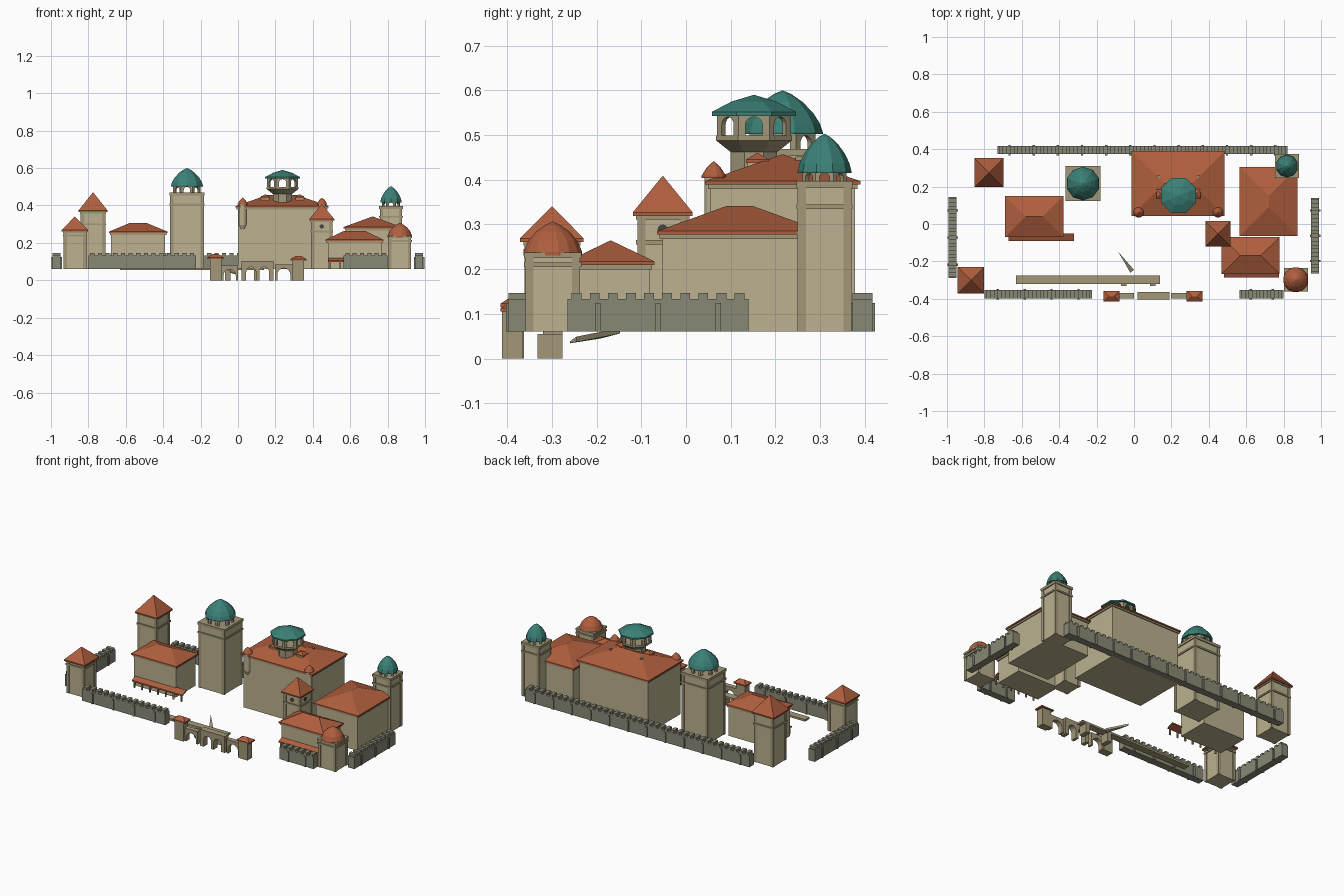
import bpy, bmesh
from math import pi, sin, cos, sqrt
from mathutils import Matrix, Vector

if "Cube" in bpy.data.objects:
    bpy.data.objects.remove(bpy.data.objects["Cube"])

def material(name, rgb):
    m = bpy.data.materials.new(name)
    m.diffuse_color = (*[c ** 2.2 for c in rgb], 1)
    m.use_nodes = True
    m.node_tree.nodes["Principled BSDF"].inputs["Base Color"].default_value = m.diffuse_color
    return m

STONE = material("stone", (0.73, 0.69, 0.56))
TRIM = material("trim", (0.63, 0.59, 0.47))
WALL = material("wall_stone", (0.53, 0.53, 0.46))
TILE = material("roof_tile", (0.68, 0.37, 0.25))
COPPER = material("green_copper", (0.24, 0.50, 0.46))
DARK = material("dark", (0.30, 0.28, 0.25))
G = 0.06  # courtyard level

def finish(name, bm, mat):
    bmesh.ops.recalc_face_normals(bm, faces=bm.faces)
    me = bpy.data.meshes.new(name)
    bm.to_mesh(me)
    bm.free()
    me.materials.append(mat)
    o = bpy.data.objects.new(name, me)
    bpy.context.collection.objects.link(o)
    return o

def add_box(bm, x0, x1, y0, y1, z0, z1):
    m = Matrix.Translation(((x0 + x1) / 2, (y0 + y1) / 2, (z0 + z1) / 2))
    bmesh.ops.create_cube(bm, size=1, matrix=m @ Matrix.Diagonal((x1 - x0, y1 - y0, z1 - z0, 1)))

def box(name, *b, mat=STONE):
    bm = bmesh.new()
    add_box(bm, *b)
    return finish(name, bm, mat)

def lathe(name, cx, cy, profile, n, mat):
    """Stack of n-sided rings; radius 0 makes a tip. Flats face the axes."""
    bm = bmesh.new()
    rings = []
    for r, z in profile:
        if r == 0:
            rings.append([bm.verts.new((cx, cy, z))])
        else:
            rings.append([bm.verts.new((cx + r * cos((i + .5) * 2 * pi / n),
                                        cy + r * sin((i + .5) * 2 * pi / n), z)) for i in range(n)])
    for a, b in zip(rings, rings[1:]):
        for i in range(n):
            j = (i + 1) % n
            bm.faces.new([a[i], a[j], b[0]] if len(b) == 1 else [a[i], a[j], b[j], b[i]])
    bm.faces.new(rings[0])
    if len(rings[-1]) > 1:
        bm.faces.new(rings[-1])
    return finish(name, bm, mat)

def hip_roof(name, x0, x1, y0, y1, ze, za, mat=TILE):
    """Hipped roof with a thin eave edge; pyramid when square."""
    bm = bmesh.new()
    w, d = x1 - x0, y1 - y0
    cx, cy = (x0 + x1) / 2, (y0 + y1) / 2
    rx, ry = max(w - d, .002) / 2, max(d - w, .002) / 2
    rings = [[bm.verts.new((cx + sx * a, cy + sy * b, z)) for sx, sy in ((-1, -1), (1, -1), (1, 1), (-1, 1))]
             for a, b, z in ((w / 2, d / 2, ze - .008), (w / 2, d / 2, ze), (rx, ry, za))]
    for a, b in zip(rings, rings[1:]):
        for i in range(4):
            bm.faces.new([a[i], a[(i + 1) % 4], b[(i + 1) % 4], b[i]])
    bm.faces.new(rings[0])
    bm.faces.new(rings[2])
    bmesh.ops.remove_doubles(bm, verts=bm.verts, dist=.0005)
    return finish(name, bm, mat)

def add_arches(bm, w, z0, z1, thick, openings, m):
    """Panel from -w/2 to w/2 with round-headed openings (centre, half width, spring z)."""
    pts = [(-w / 2, z0)]
    for c, r, s in openings:
        pts.append((c - r, z0))
        pts += [(c - r * cos(pi * k / 8), s + r * sin(pi * k / 8)) for k in range(9)]
        pts.append((c + r, z0))
    pts += [(w / 2, z0), (w / 2, z1), (-w / 2, z1)]
    f = bm.faces.new([bm.verts.new(m @ Vector((x, -thick / 2, z))) for x, z in pts])
    ext = bmesh.ops.extrude_face_region(bm, geom=[f], use_keep_orig=True)
    vs = [g for g in ext["geom"] if isinstance(g, bmesh.types.BMVert)]
    bmesh.ops.translate(bm, verts=vs, vec=m.to_3x3() @ Vector((0, thick, 0)))

def arcade(name, cx, cy, R, z0, z1, spring, half):
    """Open ring of eight arched panels; R is the flat-side distance."""
    bm = bmesh.new()
    for i in range(8):
        m = Matrix.Translation((cx, cy, 0)) @ Matrix.Rotation(i * pi / 4, 4, 'Z') @ Matrix.Translation((0, -R + .006, 0))
        add_arches(bm, 2 * R * .414, z0, z1, .012, [(0, half, spring)], m)
    return finish(name, bm, TRIM)

def tower(name, cx, cy, h, top, band):
    """Square shaft with corner strips, plinth, string course and cornice."""
    b = h - .006
    box(name + "_shaft", cx - b, cx + b, cy - b, cy + b, G, top)
    bm = bmesh.new()
    for sx in (-1, 1):
        for sy in (-1, 1):
            x, y = cx + sx * (b - .006), cy + sy * (b - .006)
            add_box(bm, x - .009, x + .009, y - .009, y + .009, G, top)
    for z, t in ((band, .010), (top - .012, .012)):
        add_box(bm, cx - h, cx + h, cy - h, cy + h, z, z + t)
    finish(name + "_trim", bm, TRIM)

def dome_tower(name, cx, cy, h, top, band, r, eave, apex):
    tower(name, cx, cy, h, top, band)
    box(name + "_parapet", cx - h, cx + h, cy - h, cy + h, top - .004, top + .004, mat=TRIM)
    arcade(name + "_lantern", cx, cy, r * .82, top, eave, top + (eave - top) * .4, r * .19)
    H = apex - eave
    prof = [(r, eave - .005), (r, eave), (r * .93, eave + .2 * H), (r * .76, eave + .46 * H),
            (r * .5, eave + .72 * H), (r * .22, eave + .91 * H), (0, apex)]
    lathe(name + "_dome", cx, cy, prof, 10, COPPER)

def hall(name, x0, x1, y0, y1, ze, za, o=.012):
    box(name + "_body", x0 + o, x1 - o, y0 + o, y1 - o, G, ze - .004)
    box(name + "_cornice", x0 + o / 2, x1 - o / 2, y0 + o / 2, y1 - o / 2, ze - .018, ze - .007, mat=TRIM)
    hip_roof(name + "_roof", x0, x1, y0, y1, ze, za)

def wall(name, a0, a1, c, along_y=False):
    """Crenellated wall with buttresses, running along x or y."""
    bm = bmesh.new()
    def add(u0, u1, t, z0, z1):
        if along_y:
            add_box(bm, c - t, c + t, u0, u1, z0, z1)
        else:
            add_box(bm, u0, u1, c - t, c + t, z0, z1)
    L = a1 - a0
    add(a0, a1, .022, G, .133)
    n = round(L / .04)
    for i in range(n):
        u = a0 + (i + .5) * L / n
        add(u - .011, u + .011, .022, .132, .147)
    k = max(2, round(L / .13))
    for i in range(k):
        u = a0 + (i + .5) * L / k
        add(u - .006, u + .006, .028, G, .124)
    finish(name, bm, WALL)

def porch(name, x0, x1, y0, y1, n):
    """Lean-to roof on posts, high side at y1."""
    o = box(name + "_roof", x0, x1, y0, y1, .098, .106, mat=TILE)
    for v in o.data.vertices:
        if v.co.y > (y0 + y1) / 2:
            v.co.z += .016
    bm = bmesh.new()
    for i in range(n):
        x = x0 + .012 + i * (x1 - x0 - .024) / (n - 1)
        add_box(bm, x - .004, x + .004, y0 + .004, y0 + .012, G, .1)
    finish(name + "_posts", bm, TRIM)

# Curtain walls
wall("back_wall", -.73, .82, .395)
wall("left_wall", -.29, .145, -.97, True)
wall("right_wall", -.265, .14, .968, True)
wall("front_wall_left", -.80, -.225, -.375)
wall("front_wall_right", .565, .80, -.375)

# Corner towers and the mid tower with pyramid roofs
for name, cx, cy, h, eave, apex, band in (("front_left_tower", -.872, -.30, .064, .265, .34, .235),
                                          ("back_left_tower", -.775, .275, .07, .37, .47, .295),
                                          ("mid_tower", .448, -.052, .06, .323, .408, .255)):
    tower(name, cx, cy, h, eave, band)
    e = h + .007
    hip_roof(name + "_roof", cx - e, cx + e, cy - e, cy + e, eave + .004, apex)

# Round window on three sides of the mid tower
for i, a in enumerate((0, pi / 2, -pi / 2)):
    bm = bmesh.new()
    m = Matrix.Translation((.448, -.052, .288)) @ Matrix.Rotation(a, 4, 'Z') @ Matrix.Translation((0, -.054, 0)) @ Matrix.Rotation(pi / 2, 4, 'X')
    bmesh.ops.create_cone(bm, cap_ends=True, segments=12, radius1=.012, radius2=.012, depth=.006, matrix=m)
    finish("round_window_%d" % i, bm, DARK)

# Front right tower with round dome roof
tower("front_right_tower", .865, -.298, .064, .237, .205)
lathe("front_right_roof", .865, -.298, [(.067, .23), (.067, .238), (.056, .264), (.038, .284), (.018, .298), (0, .307)], 16, TILE)

# Green domed towers
dome_tower("great_tower", -.273, .216, .093, .465, .40, .09, .507, .60)
dome_tower("back_right_tower", .818, .31, .063, .393, .335, .06, .42, .503)

# Halls
hall("left_hall", -.69, -.377, -.07, .15, .26, .306)
hall("right_hall", .565, .875, -.065, .305, .285, .341)
hall("front_hall", .468, .778, -.267, -.07, .217, .264)
hall("keep", -.013, .485, .043, .39, .397, .457)
porch("left_porch", -.67, -.32, -.092, -.052, 7)
porch("front_porch", .48, .775, -.285, -.25, 6)

# Keep: octagonal lantern turret
K = 1 / cos(pi / 8)
kx, ky = .238, .152
lathe("keep_turret_stem", kx, ky, [(.052 * K, .39), (.052 * K, .462), (.085 * K, .488), (.085 * K, .499)], 8, TRIM)
arcade("keep_turret_arches", kx, ky, .083, .497, .547, .522, .019)
lathe("keep_turret_roof", kx, ky, [(.094 * K, .543), (.094 * K, .552), (.05 * K, .575), (0, .59)], 8, COPPER)

# Keep: paired dormers, corner bartizans and chimneys
for side, s in (("left", -1), ("right", 1)):
    dx = kx + s * .092
    box(side + "_dormer", dx - .022, dx + .022, .138, .182, .40, .442)
    hip_roof(side + "_dormer_roof", dx - .026, dx + .026, .134, .186, .445, .46)
    tx = .237 + s * .212
    lathe(side + "_bartizan", tx, .062, [(.012, .275), (.021, .295), (.021, .408)], 12, STONE)
    lathe(side + "_bartizan_roof", tx, .062, [(.028, .404), (.028, .409), (.016, .428), (0, .442)], 12, TILE)
    cx = kx + s * .107
    box(side + "_chimney", cx - .007, cx + .007, .245, .259, .40, .452, mat=TRIM)

# Gate posts with little roofs
for side, x, top in (("left", -.12, .115), ("right", .323, .105)):
    box(side + "_gate_post", x - .031, x + .031, -.412, -.365, 0, top, mat=TRIM)
    hip_roof(side + "_gate_roof", x - .043, x + .043, -.415, -.357, top + .008, top + .026)

# Arched gate bridge between the posts
for name, x0, x1, y, t, z, ops in (("bridge_left", -.09, 0, -.383, .03, .08, [(0, .033, .025)]),
                                   ("bridge_middle", .02, .19, -.383, .04, .102, [(-.035, .026, .045), (.035, .026, .045)]),
                                   ("bridge_right", .198, .292, -.383, .03, .085, [(0, .035, .03)])):
    bm = bmesh.new()
    add_arches(bm, x1 - x0, 0, z, t, ops, Matrix.Translation(((x0 + x1) / 2, y, 0)))
    finish(name, bm, TRIM)

# Raised walkway on piers, and the slanted ramp sliver
box("walkway", -.63, .14, -.32, -.276, .054, .066, mat=TRIM)
for i, x in enumerate((-.055, .10)):
    box("walkway_pier_%d" % i, x - .015, x + .015, -.332, -.276, 0, .055, mat=TRIM)
bm = bmesh.new()
lo = [bm.verts.new(p) for p in ((0, -.245, .037), (-.02, -.26, .034), (-.06, -.19, .045), (-.085, -.148, .056))]
hi = [bm.verts.new(v.co + Vector((0, 0, .012 if i != 1 else .004))) for i, v in enumerate(lo)]
bm.faces.new(lo)
bm.faces.new(hi)
for i in range(4):
    j = (i + 1) % 4
    bm.faces.new([lo[i], lo[j], hi[j], hi[i]])
finish("ramp", bm, TRIM)
